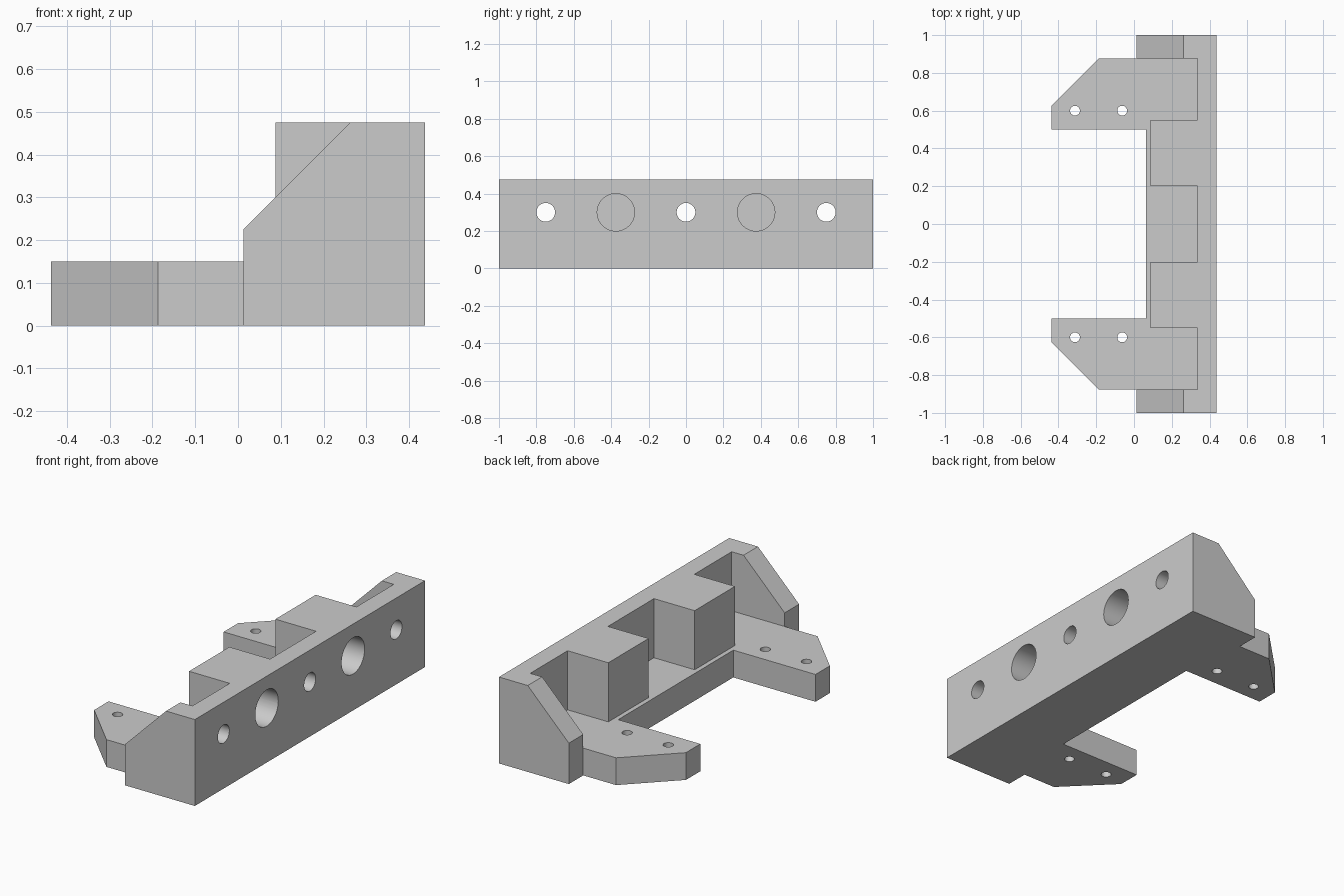
import bpy, bmesh, math
from mathutils import Vector, Matrix

cube = bpy.data.objects.get("Cube")
if cube:
    bpy.data.objects.remove(cube, do_unlink=True)

grey = bpy.data.materials.new("light grey")
grey.use_nodes = True
grey.diffuse_color = (0.6, 0.6, 0.6, 1)
grey.node_tree.nodes["Principled BSDF"].inputs["Base Color"].default_value = (0.6, 0.6, 0.6, 1)


def finish(name, bm):
    bmesh.ops.recalc_face_normals(bm, faces=bm.faces[:])
    mesh = bpy.data.meshes.new(name)
    bm.to_mesh(mesh)
    bm.free()
    mesh.materials.append(grey)
    ob = bpy.data.objects.new(name, mesh)
    bpy.context.collection.objects.link(ob)
    return ob


def prism(name, points, direction):
    """Extrude a flat outline along a direction."""
    bm = bmesh.new()
    face = bm.faces.new([bm.verts.new(p) for p in points])
    moved = bmesh.ops.extrude_face_region(bm, geom=[face])["geom"]
    verts = [g for g in moved if isinstance(g, bmesh.types.BMVert)]
    bmesh.ops.translate(bm, verts=verts, vec=Vector(direction))
    return finish(name, bm)


def cylinder(name, centre, radius, depth, axis):
    bm = bmesh.new()
    turn = Matrix.Rotation(math.pi / 2, 4, 'Y') if axis == 'X' else Matrix()
    bmesh.ops.create_cone(bm, cap_ends=True, segments=48, radius1=radius, radius2=radius,
                          depth=depth, matrix=Matrix.Translation(centre) @ turn)
    return finish(name, bm)


def combine(target, tool, operation):
    mod = target.modifiers.new(operation, 'BOOLEAN')
    mod.operation, mod.solver, mod.object = operation, 'EXACT', tool
    tool.hide_render = True
    bpy.context.view_layer.objects.active = target
    bpy.ops.object.modifier_apply(modifier=mod.name)
    bpy.data.objects.remove(tool, do_unlink=True)


def mirrored(half):
    """Complete a half outline by reflecting it across y = 0."""
    return half + [(x, -y) for x, y in reversed(half)]


BACK, FLOOR, TOP, INNER = 0.4375, 0.15, 0.475, 0.875

# Base slab with two chamfered arms
base = mirrored([(BACK, INNER), (-0.1875, INNER), (-BACK, 0.625), (-BACK, 0.5), (0.0625, 0.5)])
bracket = prism("bracket", [(x, y, 0) for x, y in base], (0, 0, FLOOR))

# Upright wall with two square bosses
wall = mirrored([(BACK, INNER), (0.335, INNER), (0.335, 0.55), (0.0875, 0.55),
                 (0.0875, 0.2), (0.335, 0.2)])
combine(bracket, prism("wall", [(x, y, FLOOR) for x, y in wall], (0, 0, TOP - FLOOR)), 'UNION')

# Sloped end cheeks
cheek = [(0.0125, 0), (BACK, 0), (BACK, TOP), (0.2625, TOP), (0.0125, 0.225)]
for s in (-1, 1):
    combine(bracket, prism("cheek", [(x, s * INNER, z) for x, z in cheek],
                           (0, s * (1 - INNER), 0)), 'UNION')

# Bolt holes through the wall
for y in (-0.75, 0, 0.75):
    combine(bracket, cylinder("bolt_hole", (0.4, y, 0.3), 0.05, 0.3, 'X'), 'DIFFERENCE')

for s in (-1, 1):
    # Blind sockets in the bosses
    combine(bracket, cylinder("socket", (BACK, s * 0.375, 0.3), 0.1, 0.5, 'X'), 'DIFFERENCE')
    # Screw holes through the arms
    for x in (-0.3125, -0.0625):
        combine(bracket, cylinder("screw_hole", (x, s * 0.6, 0.075), 0.026, 0.4, 'Z'), 'DIFFERENCE')

# Merge coplanar faces and smooth only the bores
bm = bmesh.new()
bm.from_mesh(bracket.data)
bmesh.ops.remove_doubles(bm, verts=bm.verts[:], dist=0.0001)
bmesh.ops.dissolve_limit(bm, angle_limit=math.radians(1), verts=bm.verts[:], edges=bm.edges[:])
bm.to_mesh(bracket.data)
bm.free()
bpy.ops.object.select_all(action='DESELECT')
bracket.select_set(True)
bpy.context.view_layer.objects.active = bracket
bpy.ops.object.shade_smooth_by_angle(angle=math.radians(30))
